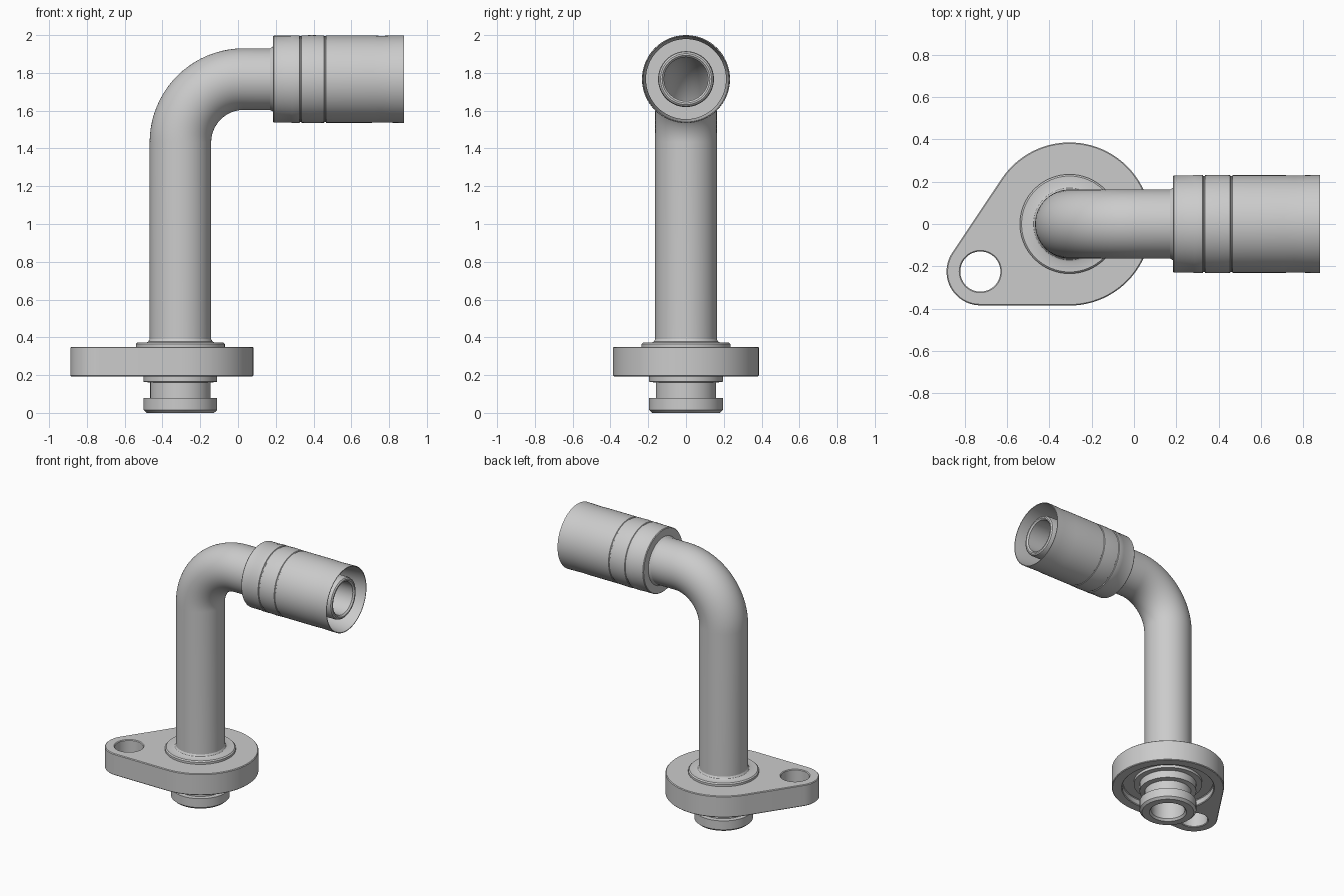
import bpy, bmesh
from math import sin, cos, pi, acos, atan2, hypot, radians
from mathutils import Vector

if "Cube" in bpy.data.objects:
    bpy.data.objects.remove(bpy.data.objects["Cube"])

# Single plain metal colour
metal = bpy.data.materials.new("light grey metal")
metal.use_nodes = True
GREY = (0.6, 0.6, 0.6, 1)
metal.diffuse_color = GREY
metal.node_tree.nodes["Principled BSDF"].inputs["Base Color"].default_value = GREY

# Pipe centre line: vertical run, quarter bend, horizontal run
PIPE_X, BEND_Z, BEND_R = -0.305, 1.432, 0.335
ARC = BEND_R * pi / 2
SEGS = 64


def station(s):
    """Point on the centre line and heading angle at length s."""
    if s <= BEND_Z:
        return Vector((PIPE_X, 0, s)), 0
    if s < BEND_Z + ARC:
        a = (s - BEND_Z) / BEND_R
        return Vector((PIPE_X + BEND_R * (1 - cos(a)), 0, BEND_Z + BEND_R * sin(a))), a
    return Vector((PIPE_X + BEND_R + s - BEND_Z - ARC, 0, BEND_Z + BEND_R)), pi / 2


def along(x):
    """Centre line length at position x on the horizontal run."""
    return x - PIPE_X - BEND_R + BEND_Z + ARC


def finish(name, bm):
    bmesh.ops.recalc_face_normals(bm, faces=bm.faces)
    mesh = bpy.data.meshes.new(name)
    bm.to_mesh(mesh)
    bm.free()
    mesh.materials.append(metal)
    obj = bpy.data.objects.new(name, mesh)
    bpy.context.collection.objects.link(obj)
    return obj


def smooth(obj):
    bpy.ops.object.select_all(action="DESELECT")
    obj.select_set(True)
    bpy.context.view_layer.objects.active = obj
    bpy.ops.object.shade_smooth_by_angle(angle=radians(30))


def sweep(name, profile):
    """Closed (length, radius) profile turned around the centre line."""
    bm = bmesh.new()
    rings = []
    for s, r in profile:
        p, a = station(s)
        n = Vector((cos(a), 0, -sin(a)))
        rings.append([bm.verts.new(p + r * (cos(t) * n + sin(t) * Vector((0, 1, 0))))
                      for t in (2 * pi * i / SEGS for i in range(SEGS))])
    for k, ring in enumerate(rings):
        nxt = rings[(k + 1) % len(rings)]
        for i in range(SEGS):
            j = (i + 1) % SEGS
            bm.faces.new((ring[i], ring[j], nxt[j], nxt[i]))
    obj = finish(name, bm)
    smooth(obj)
    return obj


# Bent pipe with grooved plug end below and hose nipple at the far end
R, BORE = 0.163, 0.116
bend = [BEND_Z + ARC * i / 20 for i in range(21)]
outer = [(0, 0.178), (0.015, 0.195), (0.08, 0.195), (0.08, 0.16), (0.16, 0.16),
         (0.165, 0.195), (0.22, 0.195), (0.22, 0.235), (0.365, 0.235), (0.373, 0.227),
         (0.373, 0.18), (0.378, 0.17), (0.39, R)]
outer += [(s, R) for s in bend]
outer += [(along(x), r) for x, r in
          ((0.17, R), (0.185, 0.172), (0.3, 0.172), (0.3, 0.148),
           (0.84, 0.148), (0.853, 0.144), (0.86, 0.135), (0.86, 0.126), (0.85, BORE))]
inner = [(s, BORE) for s in reversed(bend)] + [(0.015, BORE), (0, 0.128)]
sweep("bent_pipe", outer + inner)

# Crimped hose sleeve, open at the far end
sleeve = ((0.185, 0.15), (0.185, 0.226), (0.19, 0.23), (0.28, 0.23), (0.285, 0.232),
          (0.325, 0.232), (0.328, 0.227), (0.334, 0.227), (0.337, 0.231),
          (0.39, 0.233), (0.455, 0.231), (0.458, 0.227), (0.464, 0.227), (0.467, 0.231),
          (0.71, 0.231), (0.76, 0.229), (0.82, 0.231), (0.88, 0.232), (0.88, 0.227),
          (0.72, 0.212), (0.36, 0.212), (0.36, 0.14))
sweep("hose_sleeve", [(along(x), r) for x, r in sleeve])

# Teardrop mounting flange: two arcs joined by common tangents
BIG, SMALL = 0.386, 0.16
EAR = Vector((-0.727, -0.225))
BOTTOM, TOP = 0.193, 0.35
dx, dy = EAR.x - PIPE_X, EAR.y
phi = atan2(dy, dx)
spread = acos((BIG - SMALL) / hypot(dx, dy))


def arc(cx, cy, r, start, end, n):
    return [(cx + r * cos(start + (end - start) * i / n),
             cy + r * sin(start + (end - start) * i / n)) for i in range(n + 1)]


outline = arc(PIPE_X, 0, BIG, phi + spread, phi + 2 * pi - spread, 56)
outline += arc(EAR.x, EAR.y, SMALL, phi - spread, phi + spread, 24)
bm = bmesh.new()
base = bm.faces.new([bm.verts.new((x, y, BOTTOM)) for x, y in outline])
lifted = bmesh.ops.extrude_face_region(bm, geom=[base], use_keep_orig=True)
bmesh.ops.translate(bm, vec=(0, 0, TOP - BOTTOM),
                    verts=[v for v in lifted["geom"] if isinstance(v, bmesh.types.BMVert)])
flange = finish("mounting_flange", bm)

# Bolt hole, pipe hole and shallow recess underneath
for x, y, r, low, high in ((EAR.x, EAR.y, 0.095, 0.1, 0.5),
                           (PIPE_X, 0, 0.18, 0.1, 0.5),
                           (PIPE_X, 0, 0.315, 0.1, 0.24)):
    bpy.ops.mesh.primitive_cylinder_add(vertices=SEGS, radius=r, depth=high - low,
                                        location=(x, y, (low + high) / 2))
    cutter = bpy.context.object
    cutter.name = "hole_cutter"
    cutter.hide_render = True
    cut = flange.modifiers.new("hole", "BOOLEAN")
    cut.operation, cut.solver, cut.object = "DIFFERENCE", "EXACT", cutter
    bpy.context.view_layer.objects.active = flange
    bpy.ops.object.modifier_apply(modifier=cut.name)
    bpy.data.objects.remove(cutter)

smooth(flange)
edge = flange.modifiers.new("edge_chamfer", "BEVEL")
edge.width, edge.segments = 0.005, 1
edge.limit_method, edge.angle_limit = "ANGLE", radians(40)
